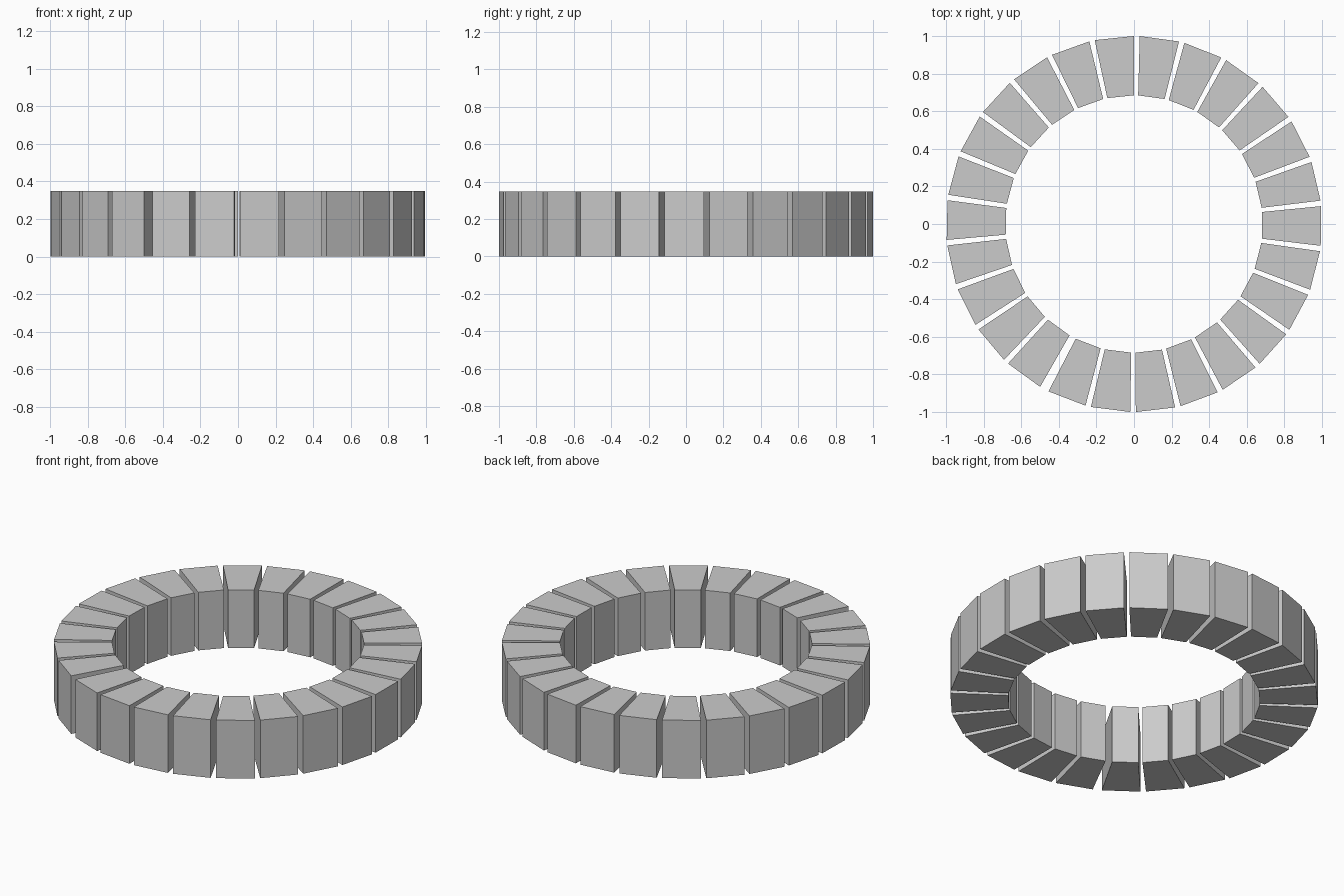
import bpy
import math

if "Cube" in bpy.data.objects:
    bpy.data.objects.remove(bpy.data.objects["Cube"])

# Ring of 26 tapered stone blocks, stepped slightly under a full turn
# so that one joint is a little wider than the rest.
COUNT = 26
STEP = 13.8
START = 249.0
HEIGHT = 0.348
OUTER, INNER = 0.9945, 0.681        # distance of flat faces from centre
OUTER_W, INNER_W = 0.211, 0.142     # block widths at those faces


def block_mesh():
    profile = [(INNER, -INNER_W / 2), (OUTER, -OUTER_W / 2),
               (OUTER, OUTER_W / 2), (INNER, INNER_W / 2)]
    verts = [(x, y, z) for z in (0, HEIGHT) for x, y in profile]
    faces = [(3, 2, 1, 0), (4, 5, 6, 7)]
    faces += [(i, (i + 1) % 4, (i + 1) % 4 + 4, i + 4) for i in range(4)]
    mesh = bpy.data.meshes.new("ring_block")
    mesh.from_pydata(verts, [], faces)
    return mesh


# Shared block mesh placed around the circle
mesh = block_mesh()
for k in range(COUNT):
    block = bpy.data.objects.new(f"ring_block_{k + 1:02d}", mesh)
    block.rotation_euler.z = math.radians(START + STEP * k)
    bpy.context.collection.objects.link(block)
